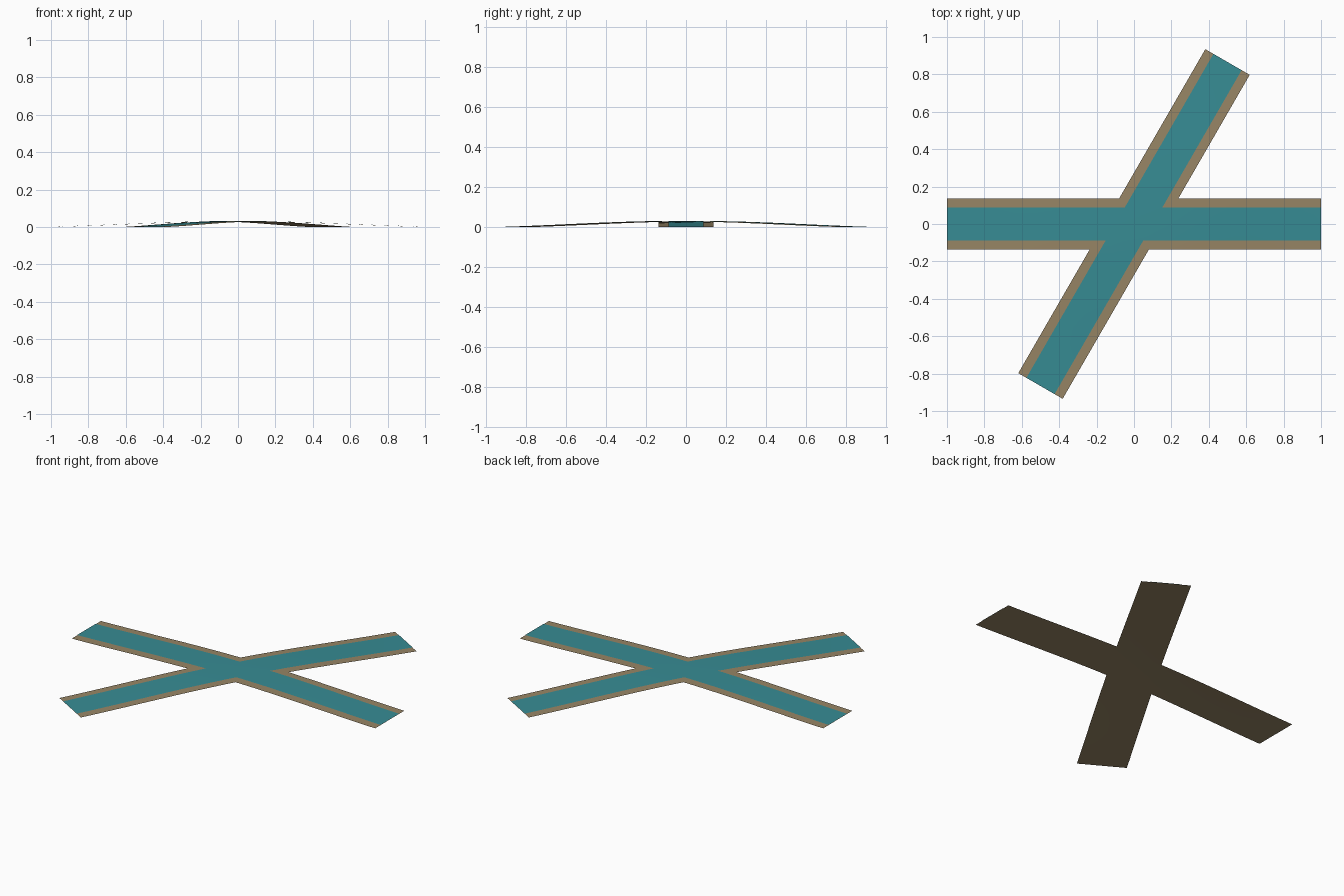
import bpy
import bmesh
import math
from mathutils import Vector

if "Cube" in bpy.data.objects:
    bpy.data.objects.remove(bpy.data.objects["Cube"], do_unlink=True)

BANK, WATER, CROWN = 0.137, 0.087, 0.03
ANGLE = math.radians(60)
DIAGONAL = Vector((math.cos(ANGLE), math.sin(ANGLE)))
ACROSS = Vector((math.sin(ANGLE), -math.cos(ANGLE)))
STRAIGHT, SIDE = Vector((1, 0)), Vector((0, 1))


def make_material(name, rgb):
    mat = bpy.data.materials.new(name)
    mat.use_nodes = True
    colour = (*rgb, 1)
    mat.diffuse_color = colour
    bsdf = mat.node_tree.nodes["Principled BSDF"]
    bsdf.inputs["Base Color"].default_value = colour
    bsdf.inputs["Roughness"].default_value = 0.8
    return mat


def height(p):
    # Gentle crown that falls to the ground at the arm ends
    r = min(p.length, 1)
    return CROWN * 0.5 * ((1 - r * r) + 0.5 * (1 + math.cos(math.pi * r)))


def crossing(a, c):
    # Point offset a from the diagonal channel and c from the straight one
    return Vector(((a + c * math.cos(ANGLE)) / math.sin(ANGLE), c))


def crossed_sheet(name, offsets, lift, mat, steps=10):
    bm = bmesh.new()

    def add_grid(rows):
        grid = [[bm.verts.new((p.x, p.y, height(p) + lift)) for p in row] for row in rows]
        for r0, r1 in zip(grid, grid[1:]):
            for i in range(len(r0) - 1):
                bm.faces.new((r0[i], r0[i + 1], r1[i + 1], r1[i]))

    # Junction
    add_grid([[crossing(a, c) for a in offsets] for c in offsets])
    # Four arms with square-cut ends
    edge = offsets[-1]
    for sign in (-1, 1):
        for diagonal in (False, True):
            rows = []
            for o in offsets:
                if diagonal:
                    start, end = crossing(o, sign * edge), DIAGONAL * sign + ACROSS * o
                else:
                    start, end = crossing(sign * edge, o), STRAIGHT * sign + SIDE * o
                rows.append([start.lerp(end, k / steps) for k in range(steps + 1)])
            add_grid(rows)

    bmesh.ops.remove_doubles(bm, verts=bm.verts, dist=0.0001)
    bm.normal_update()
    for face in bm.faces:
        if face.normal.z < 0:
            face.normal_flip()
        face.smooth = True
    mesh = bpy.data.meshes.new(name)
    bm.to_mesh(mesh)
    bm.free()
    mesh.materials.append(mat)
    obj = bpy.data.objects.new(name, mesh)
    bpy.context.collection.objects.link(obj)
    return obj


earth = make_material("sandy_earth", (0.31, 0.235, 0.13))
teal = make_material("teal_water", (0.038, 0.262, 0.296))

# Earth bed with its banks, and the water lying on it
crossed_sheet("river_bed", (-BANK, -WATER, 0, WATER, BANK), 0, earth)
crossed_sheet("river_water", (-WATER, 0, WATER), 0.002, teal)
